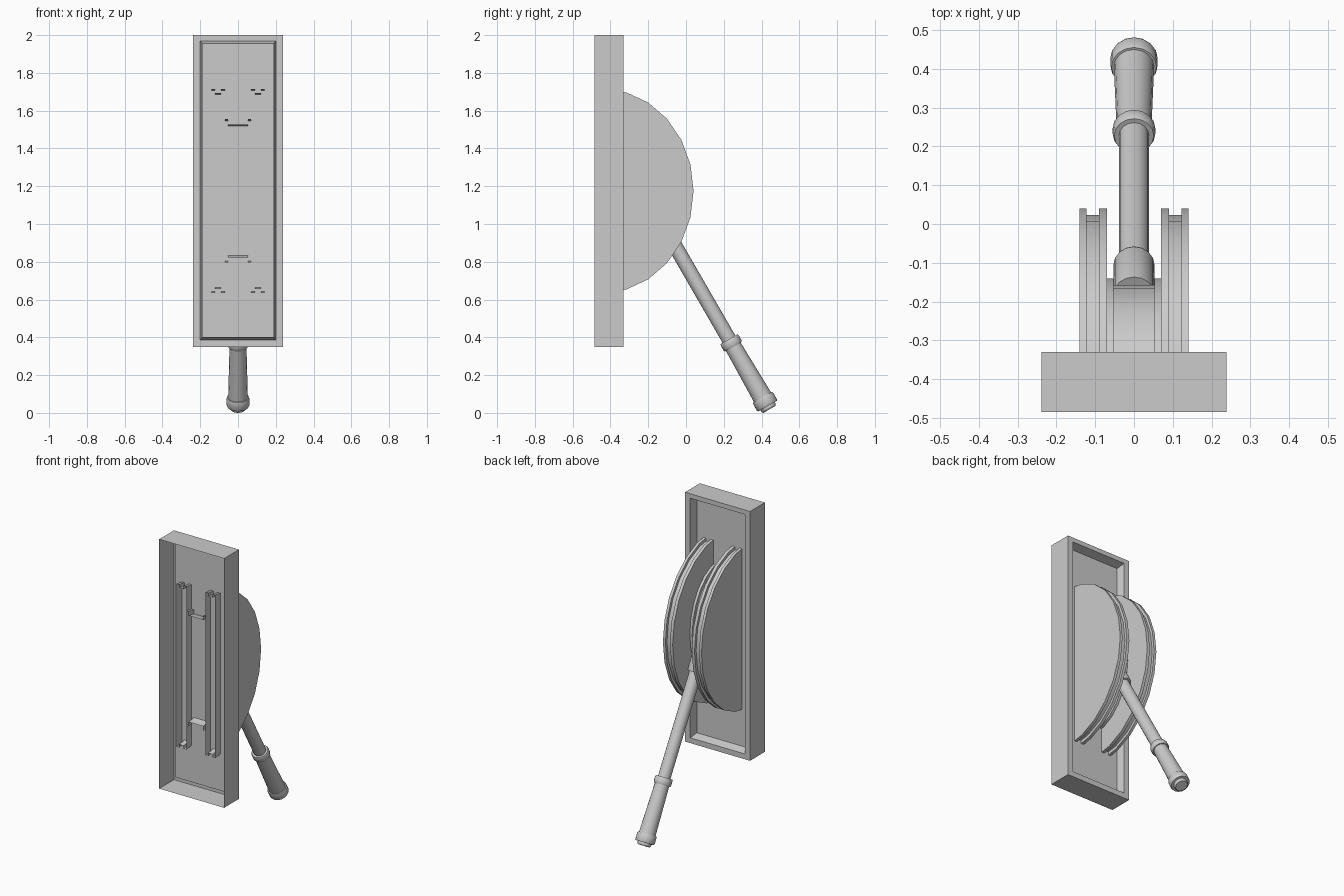
import bpy, bmesh
from math import sin, cos, pi
from mathutils import Vector

if "Cube" in bpy.data.objects:
    bpy.data.objects.remove(bpy.data.objects["Cube"])


def finish(name, bm):
    bmesh.ops.remove_doubles(bm, verts=bm.verts, dist=1e-5)
    bmesh.ops.recalc_face_normals(bm, faces=bm.faces)
    mesh = bpy.data.meshes.new(name)
    bm.to_mesh(mesh)
    bm.free()
    ob = bpy.data.objects.new(name, mesh)
    bpy.context.collection.objects.link(ob)
    bpy.ops.object.select_all(action='DESELECT')
    ob.select_set(True)
    bpy.context.view_layer.objects.active = ob
    bpy.ops.object.shade_smooth_by_angle(angle=0.5)
    return ob


def skin(bm, rings, closed):
    """Join successive point rings with faces and return the vertex rings."""
    vr = [[bm.verts.new(p) for p in ring] for ring in rings]
    for a, b in zip(vr, vr[1:]):
        n = len(a)
        for i in range(n if closed else n - 1):
            j = (i + 1) % n
            bm.faces.new((a[i], a[j], b[j], b[i]))
    return vr


def half_wheel(name, profile, centre=(-0.44, 1.175), steps=12):
    """Sweep (x, depth radius, height radius) points round a half ellipse, open at the wall."""
    cy, cz = centre
    rings = []
    for x, ry, rz in profile:
        angles = [-pi / 2 + pi * i / steps for i in range(steps + 1)]
        rings.append([(x, cy + ry * cos(a), cz + rz * sin(a)) for a in angles])
    bm = bmesh.new()
    skin(bm, rings, False)
    bmesh.ops.dissolve_degenerate(bm, edges=bm.edges, dist=1e-5)
    return finish(name, bm)


# Wall plate: open-backed tray with a raised rim and recessed panel
def rect(x, y, z0, z1):
    return [(-x, y, z0), (x, y, z0), (x, y, z1), (-x, y, z1)]


bm = bmesh.new()
loops = skin(bm, [rect(0.238, -0.485, 0.35, 2.0),
                  rect(0.238, -0.33, 0.35, 2.0),
                  rect(0.2, -0.33, 0.385, 1.97),
                  rect(0.19, -0.385, 0.40, 1.955)], True)
bm.faces.new(loops[-1])
finish("wall_plate", bm)

# Two grooved half discs either side of the lever
for side, label in ((-1, "left"), (1, "right")):
    outer, groove = (0.48, 0.54), (0.463, 0.519)
    prof = [(0.07, 0, 0), (0.07, *outer), (0.09, *outer), (0.09, *groove),
            (0.123, *groove), (0.123, *outer), (0.141, *outer), (0.141, 0, 0)]
    half_wheel(label + "_disc", [(side * x, ry, rz) for x, ry, rz in prof])

# Smaller drum between the discs
flange, core = (0.30, 0.38), (0.283, 0.352)
half_wheel("centre_drum", [(-0.07, *flange), (-0.053, *flange), (-0.053, *core),
                           (0.053, *core), (0.053, *flange), (0.07, *flange)])

# Lever: lathed collar, shaft, grip and end cap along a tilted axis
origin = Vector((0, 0.2275, 0.39))
axis = Vector((0, 0.5, -0.866))
u, v = Vector((1, 0, 0)), Vector((0, 0.866, 0.5))


def lathe(name, profile, sides=16):
    rings = []
    for r, t in profile:
        rings.append([origin + axis * t + (u * cos(2 * pi * i / sides) +
                      v * sin(2 * pi * i / sides)) * r for i in range(sides)])
    bm = bmesh.new()
    vr = skin(bm, rings, True)
    bm.faces.new(vr[0])
    bm.faces.new(vr[-1])
    return finish(name, bm)


lathe("lever_shaft", [(0.053, -0.82), (0.053, -0.665), (0.049, -0.655),
                      (0.039, -0.655), (0.039, 0.01)])
lathe("lever_grip", [(0.039, 0.0), (0.051, 0.0), (0.055, 0.01), (0.055, 0.038),
                     (0.051, 0.046), (0.045, 0.046), (0.052, 0.355),
                     (0.058, 0.355), (0.061, 0.363), (0.061, 0.4),
                     (0.057, 0.409), (0.043, 0.409), (0.043, 0.42), (0.037, 0.429)])
